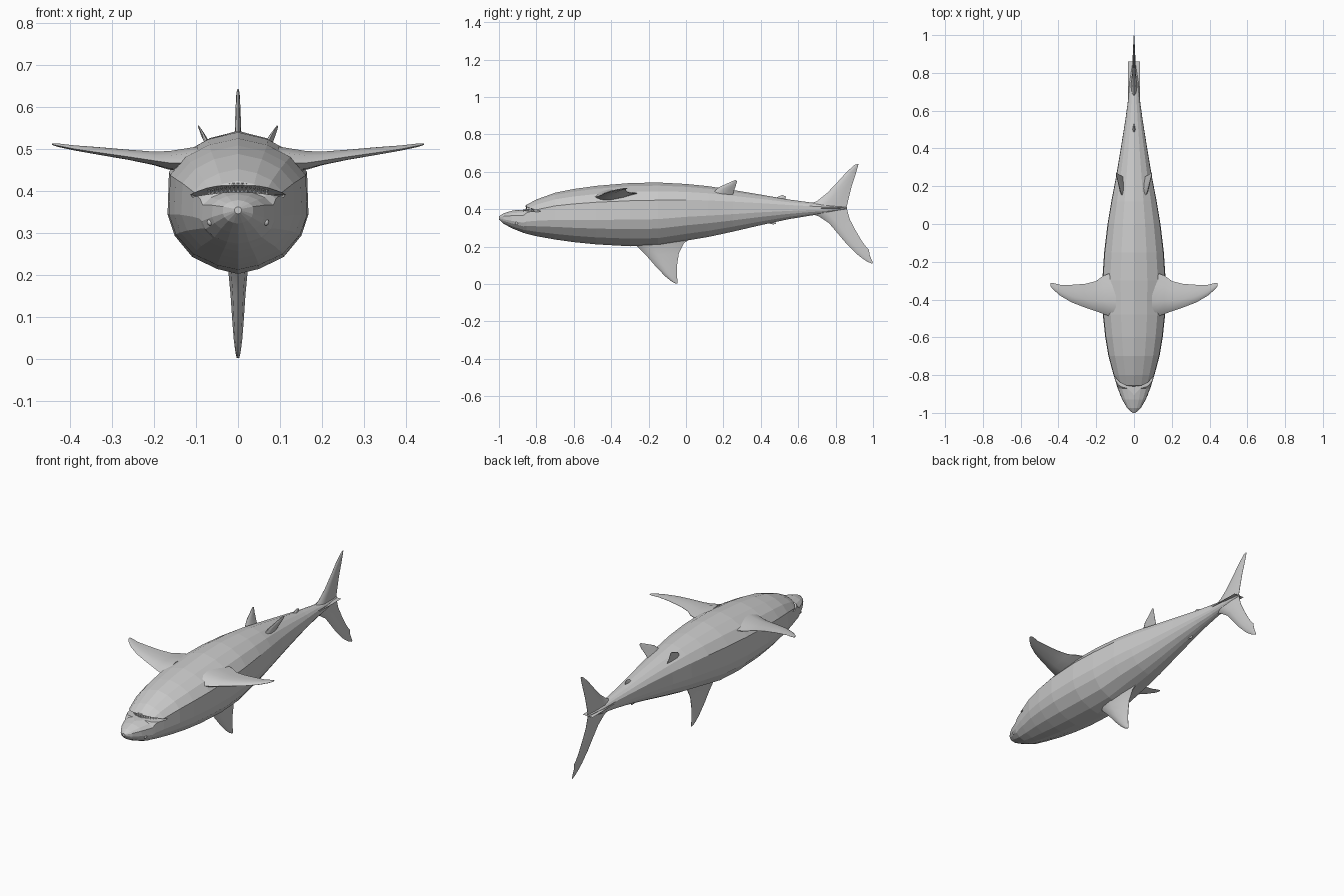
import bpy, bmesh, math
from mathutils import Vector


def loft(name, rings, smooth=None):
    """Skin a list of equal-length closed rings and cap both ends."""
    bm = bmesh.new()
    loops = [[bm.verts.new(p) for p in r] for r in rings]
    n = len(loops[0])
    for a, b in zip(loops, loops[1:]):
        for i in range(n):
            bm.faces.new((a[i], a[(i + 1) % n], b[(i + 1) % n], b[i]))
    bm.faces.new(loops[0])
    bm.faces.new(loops[-1])
    bmesh.ops.recalc_face_normals(bm, faces=bm.faces)
    me = bpy.data.meshes.new(name)
    bm.to_mesh(me)
    bm.free()
    ob = bpy.data.objects.new(name, me)
    bpy.context.collection.objects.link(ob)
    if smooth:
        bpy.ops.object.select_all(action='DESELECT')
        ob.select_set(True)
        bpy.context.view_layer.objects.active = ob
        bpy.ops.object.shade_smooth_by_angle(angle=math.radians(smooth))
    return ob


def fin(name, sections, normal):
    """Sections are (leading point, trailing point, half thickness)."""
    n = Vector(normal).normalized()
    foil = [(0, 0), (.12, .7), (.35, 1), (.7, .6), (1, .06),
            (1, -.06), (.7, -.6), (.35, -1), (.12, -.7)]
    rings = []
    for lead, trail, t in sections:
        a, b = Vector(lead), Vector(trail)
        rings.append([a.lerp(b, f) + n * t * h for f, h in foil])
    return loft(name, rings, 40)


def flat_fin(name, sections):
    """Upright fin in the middle plane: (y, z, y, z, half thickness)."""
    return fin(name, [((0, a, b), (0, c, d), t) for a, b, c, d, t in sections], (1, 0, 0))


# Body: y, top, bottom, half width
stations = [(-1, .362, .345, .008), (-.975, .378, .322, .036), (-.93, .392, .298, .062),
            (-.87, .402, .274, .086), (-.852, .424, .269, .092), (-.80, .452, .256, .108),
            (-.70, .488, .238, .135), (-.60, .508, .224, .152), (-.48, .525, .212, .165),
            (-.30, .54, .202, .168), (-.15, .543, .205, .158), (0, .535, .232, .14),
            (.12, .523, .252, .12), (.25, .503, .28, .095), (.40, .478, .315, .07),
            (.55, .452, .347, .046), (.66, .437, .365, .031), (.75, .425, .378, .024),
            (.86, .411, .402, .006)]
half = [(0, 1), (.42, .95), (.75, .86), (.98, .72), (1, .42), (.9, .27), (.65, .12), (.3, .035), (0, 0)]
section = half + [(-x, v) for x, v in half[-2:0:-1]]
body = loft("body", [[(w * x, y, b + (t - b) * v) for x, v in section]
                     for y, t, b, w in stations])

# Mouth slot cut across the head
rings = []
for i in range(13):
    s = -1 + i / 6
    q = 1 - s * s
    x, y, z = .112 * s, -.79 - .085 * q, .385 + .012 * q
    rings.append([(x * 1.05, y - .03, z - .001), (x * 1.05, y - .03, z + .006 + .022 * q),
                  (x * 1.02, y + .012, z + .006 + .012 * q), (x * .85, y + .055, z + .002)])
cutter = loft("mouth_cutter", rings)
cutter.hide_render = True
cutter.hide_viewport = True
cut = body.modifiers.new("mouth", 'BOOLEAN')
cut.operation = 'DIFFERENCE'
cut.solver = 'EXACT'
cut.object = cutter

# Two rows of teeth
bm = bmesh.new()
for row in (-1, 1):
    for i in range(15):
        s = (-7 + i) / 10
        q = 1 - s * s
        x, y = .098 * s, -.775 - .08 * q
        base = .383 + .012 * q if row < 0 else .391 + .028 * q
        tip = base - row * .014
        ring = [bm.verts.new((x + .005 * math.cos(a), y + .004 * math.sin(a), base))
                for a in (0, 1.571, 3.142, 4.712)]
        top = bm.verts.new((x, y, tip))
        bm.faces.new(ring)
        for k in range(4):
            bm.faces.new((ring[k], ring[(k + 1) % 4], top))
bmesh.ops.recalc_face_normals(bm, faces=bm.faces)
me = bpy.data.meshes.new("teeth")
bm.to_mesh(me)
bm.free()
bpy.context.collection.objects.link(bpy.data.objects.new("teeth", me))

# Paired parts: eyes, pectoral fins, pelvic fins
for s, side in ((1, "left"), (-1, "right")):
    bpy.ops.mesh.primitive_uv_sphere_add(segments=12, ring_count=8, radius=.008,
                                         location=(s * .066, -.905, .325))
    bpy.context.object.name = "eye_" + side
    bpy.ops.object.shade_smooth_by_angle()
    fin("pectoral_fin_" + side,
        [((s * .10, -.50, .465), (s * .10, -.25, .485), .034),
         ((s * .165, -.475, .467), (s * .165, -.275, .485), .022),
         ((s * .20, -.462, .472), (s * .20, -.302, .488), .016),
         ((s * .26, -.442, .481), (s * .26, -.317, .495), .012),
         ((s * .33, -.415, .491), (s * .33, -.322, .502), .009),
         ((s * .39, -.38, .50), (s * .39, -.322, .507), .006),
         ((s * .43, -.345, .508), (s * .43, -.312, .511), .004),
         ((s * .443, -.328, .511), (s * .443, -.312, .512), .002)], (-s * .12, 0, 1))
    fin("pelvic_fin_" + side,
        [((s * .058, .14, .485), (s * .058, .25, .475), .014),
         ((s * .072, .175, .517), (s * .072, .258, .503), .009),
         ((s * .084, .225, .54), (s * .084, .266, .525), .006),
         ((s * .094, .262, .556), (s * .094, .273, .55), .002)], (1, 0, -.4))

# Large dorsal fin
flat_fin("dorsal_fin", [(-.30, .225, .04, .25, .03), (-.26, .20, -.01, .22, .023),
                        (-.21, .15, -.038, .165, .018), (-.16, .092, -.048, .10, .014),
                        (-.11, .04, -.048, .05, .010), (-.075, .012, -.046, .018, .006),
                        (-.055, .002, -.046, .002, .003)])

# Small rear fins
flat_fin("second_dorsal_fin", [(.41, .33, .475, .345, .008), (.435, .326, .477, .332, .005),
                               (.465, .319, .482, .321, .002)])
flat_fin("anal_fin", [(.47, .455, .53, .445, .009), (.495, .468, .532, .458, .006),
                      (.515, .476, .535, .468, .002)])

# Tail lobes
flat_fin("tail_upper_lobe", [(.64, .42, .855, .395, .018), (.70, .443, .861, .42, .014),
                             (.755, .487, .870, .46, .011), (.81, .545, .885, .52, .008),
                             (.86, .60, .905, .58, .006), (.90, .636, .918, .625, .004),
                             (.918, .643, .922, .64, .002)])
flat_fin("tail_lower_lobe", [(.64, .385, .855, .42, .018), (.71, .362, .862, .395, .014),
                             (.765, .325, .876, .345, .011), (.81, .272, .905, .29, .009),
                             (.86, .213, .940, .23, .007), (.91, .163, .962, .20, .005),
                             (.935, .143, .978, .184, .004), (.965, .122, .982, .155, .003),
                             (.993, .109, 1.0, .112, .002)])

# Side keel on the tail stem
fin("tail_keel", [((x, .60, .408), (x, .86, .406), t) for x, t in
                  ((-.034, .001), (0, .012), (.034, .001))], (0, 0, 1)).scale.x = .9
